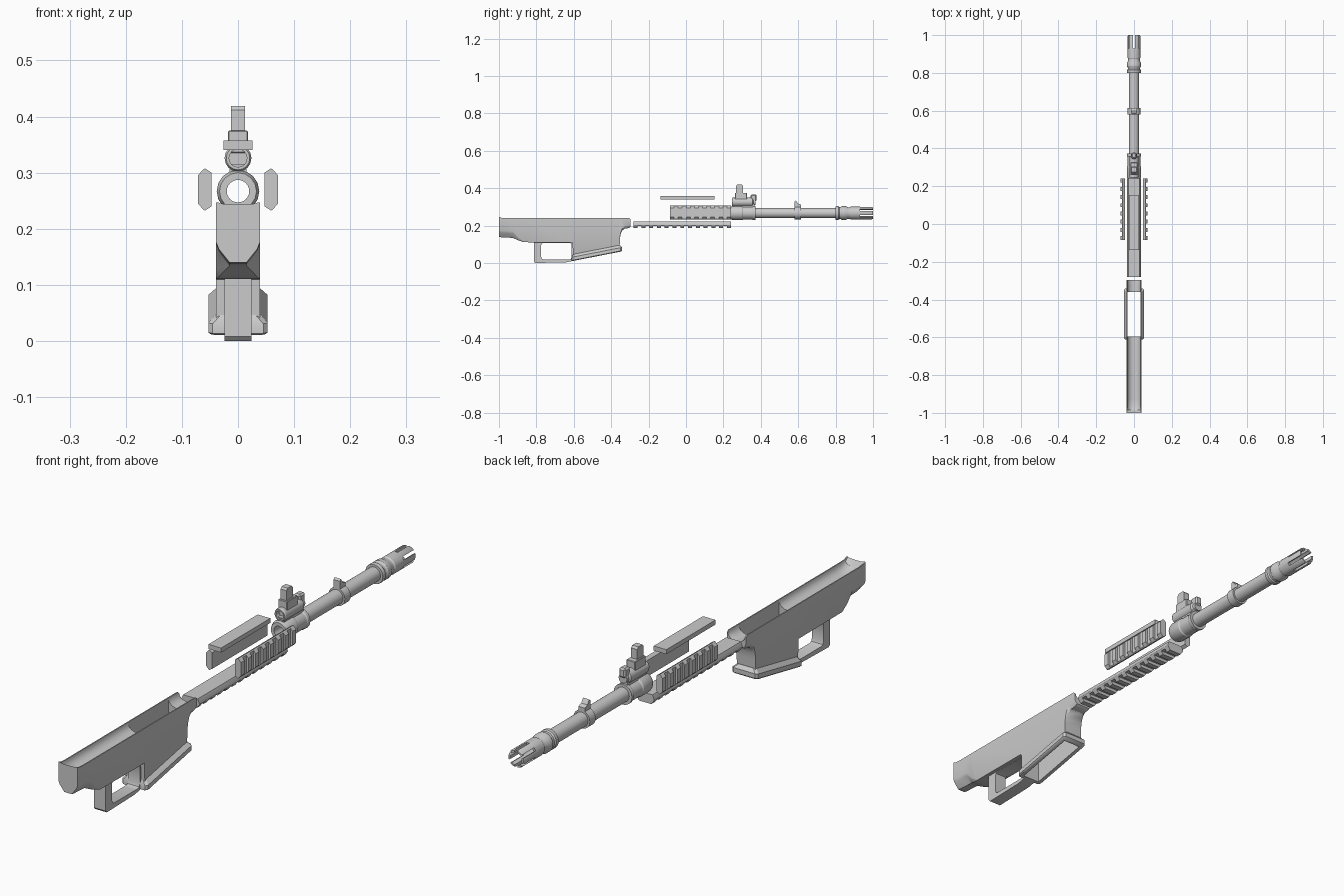
import bpy, bmesh, math
from mathutils import Matrix

if "Cube" in bpy.data.objects:
    bpy.data.objects.remove(bpy.data.objects["Cube"])

AX = 0.267  # bore height


def make(name, bm, smooth=30):
    bmesh.ops.recalc_face_normals(bm, faces=bm.faces)
    me = bpy.data.meshes.new(name)
    bm.to_mesh(me)
    bm.free()
    ob = bpy.data.objects.new(name, me)
    bpy.context.collection.objects.link(ob)
    shade(ob, smooth)
    return ob


def shade(ob, angle=30):
    bpy.ops.object.select_all(action='DESELECT')
    ob.select_set(True)
    bpy.context.view_layer.objects.active = ob
    bpy.ops.object.shade_smooth_by_angle(angle=math.radians(angle))


def loft(name, rings, closed=False, smooth=30):
    bm = bmesh.new()
    vs = [[bm.verts.new(p) for p in r] for r in rings]
    n = len(vs[0])
    pairs = list(zip(vs, vs[1:])) + ([(vs[-1], vs[0])] if closed else [])
    for a, b in pairs:
        for i in range(n):
            j = (i + 1) % n
            bm.faces.new((a[i], a[j], b[j], b[i]))
    if not closed:
        bm.faces.new(vs[0])
        bm.faces.new(vs[-1])
    return make(name, bm, smooth)


def lathe(name, prof, z=AX, n=24, closed=False):
    # profile of (radius, y) spun about a y-parallel axis
    ring = lambda r, y: [(r * math.cos(2 * math.pi * i / n), y,
                          z + r * math.sin(2 * math.pi * i / n)) for i in range(n)]
    return loft(name, [ring(*p) for p in prof], closed)


def extrude_x(name, pts, w):
    return loft(name, [[(s * w, y, z) for y, z in pts] for s in (-1, 1)])


def box(name, x, y, z, bevel=0.0, seg=2):
    bm = bmesh.new()
    bmesh.ops.create_cube(bm, size=1)
    for v in bm.verts:
        for k, (a, b) in enumerate((x, y, z)):
            v.co[k] = a if v.co[k] < 0 else b
    if bevel:
        bmesh.ops.bevel(bm, geom=bm.edges[:], offset=bevel, segments=seg,
                        profile=0.5, affect='EDGES')
    return make(name, bm)


def cut(ob, cutter):
    m = ob.modifiers.new('cut', 'BOOLEAN')
    m.operation, m.solver, m.object = 'DIFFERENCE', 'EXACT', cutter
    bpy.ops.object.select_all(action='DESELECT')
    ob.select_set(True)
    bpy.context.view_layer.objects.active = ob
    bpy.ops.object.modifier_apply(modifier='cut')
    bpy.data.objects.remove(cutter)
    shade(ob)


# Lower body: cross-sections along y (y, bottom, top, trough depth, chamfer)
def section(y, zb, zt, d, c):
    w, hw = 0.039, 0.035
    pts = [(-w, zb + 1.5 * c), (-w, zt), (-hw, zt)]
    for i in range(1, 10):
        a = math.pi * i / 10
        pts.append((-hw * math.cos(a), zt - d * math.sin(a)))
    pts += [(hw, zt), (w, zt), (w, zb + 1.5 * c), (w - 0.2 * c, zb + c), (w - c, zb),
            (-w + c, zb), (-w + 0.2 * c, zb + c)]
    return [(x, y, z) for x, z in pts]


T, D = 0.24, 0.03
body = loft('lower_body', [section(*s) for s in (
    (-1.0, 0.14, 0.247, 0.004, 0.024), (-0.985, 0.137, 0.241, 0.02, 0.024),
    (-0.96, 0.136, T, D, 0.024), (-0.925, 0.134, T, D, 0.024),
    (-0.895, 0.12, T, D, 0.01), (-0.865, 0.111, T, D, 0.002),
    (-0.607, 0.11, T, D, 0.001), (-0.603, 0.03, T, D, 0.001),
    (-0.355, 0.078, T, D, 0.001), (-0.3535, 0.13, T, D, 0.002),
    (-0.350, 0.153, T, D, 0.005), (-0.342, 0.172, T, D, 0.008),
    (-0.328, 0.184, T, D, 0.01), (-0.304, 0.187, T, D, 0.01),
    (-0.296, 0.193, 0.234, 0.024, 0.01))])
cut(body, box('well_cutter', (-0.035, 0.035), (-0.596, -0.36), (-0.1, 0.4)))

# Flared lip around the slanted well mouth
def lip_ring(w, y0, y1, dz, c=0.008):
    pts = [(-w + c, y0), (w - c, y0), (w, y0 + c), (w, y1 - c),
           (w - c, y1), (-w + c, y1), (-w, y1 - c), (-w, y0 + c)]
    return [(x, y, 0.01 + dz + (y + 0.61) * 0.195) for x, y in pts]


lip = loft('well_lip', [lip_ring(0.049, -0.607, -0.346, 0),
                        lip_ring(0.053, -0.612, -0.341, 0.004),
                        lip_ring(0.053, -0.612, -0.341, 0.021),
                        lip_ring(0.0385, -0.603, -0.353, 0.036)])
cut(lip, box('lip_cutter', (-0.035, 0.035), (-0.596, -0.36), (-0.1, 0.4)))

# Trigger guard
guard = extrude_x('trigger_guard', [(-0.813, 0.113), (-0.813, 0.008), (-0.805, 0.0),
                                    (-0.64, 0.004), (-0.60, 0.012), (-0.60, 0.113)], 0.024)
cut(guard, box('guard_cutter', (-0.1, 0.1), (-0.774, -0.612), (0.019, 0.108), 0.012))


# Toothed rails: u across, v outward, placed by a function
def rail(name, y0, y1, n, place, k=1.0):
    def prism(bm, pts, a, b):
        ends = [[bm.verts.new(place(u, y, v * k)) for u, v in pts] for y in (a, b)]
        m = len(pts)
        for i in range(m):
            j = (i + 1) % m
            bm.faces.new((ends[0][i], ends[0][j], ends[1][j], ends[1][i]))
        bm.faces.new(ends[0])
        bm.faces.new(ends[1])
    bm = bmesh.new()
    sym = lambda half: half + [(-u, v) for u, v in reversed(half)]
    prism(bm, sym([(0.030, 0), (0.037, 0.011), (0.037, 0.013), (0.034, 0.0165)]), y0, y1)
    tw = 0.021
    pitch = (y1 - y0 - tw) / (n - 1)
    for i in range(n):
        y = y0 + i * pitch
        prism(bm, sym([(0.034, 0.0165), (0.025, 0.0245)]), y, y + tw)
    return make(name, bm)


rail('right_rail', -0.085, 0.24, 8, lambda u, y, v: (0.047 + v, y, 0.27 + u))
rail('left_rail', -0.085, 0.24, 8, lambda u, y, v: (-0.047 - v, y, 0.27 + u))
rail('bottom_rail', -0.28, 0.24, 13, lambda u, y, v: (u, y, 0.223 - v), 1.45)
box('top_rail', (-0.026, 0.026), (-0.137, 0.153), (0.34, 0.357))

# Barrel tube with muzzle device, hollow all the way
barrel = lathe('barrel', [
    (0.020, 0.24), (0.027, 0.24), (0.027, 0.80), (0.036, 0.80), (0.037, 0.804),
    (0.037, 0.815), (0.033, 0.82), (0.033, 0.828), (0.037, 0.834), (0.037, 0.853),
    (0.031, 0.865), (0.031, 0.875), (0.034, 0.88), (0.034, 0.994), (0.031, 1.0),
    (0.024, 1.0), (0.024, 0.90), (0.020, 0.89)], closed=True)
for i in range(3):
    c = box('slot_cutter', (-0.006, 0.006), (0.93, 1.05), (-0.06, 0.06))
    c.data.transform(Matrix.Translation((0, 0, AX)) @ Matrix.Rotation(math.pi * i / 3, 4, 'Y'))
    cut(barrel, c)

# Gas block collar, bridge and tube
lathe('gas_collar', [(0.0265, 0.24), (0.033, 0.24), (0.038, 0.252), (0.038, 0.30),
                     (0.035, 0.305), (0.035, 0.355), (0.038, 0.36), (0.038, 0.372),
                     (0.0265, 0.372)], n=16, closed=True)
box('gas_bridge', (-0.015, 0.015), (0.25, 0.365), (0.295, 0.315))
lathe('gas_tube', [(0.016, 0.265), (0.016, 0.245), (0.021, 0.245), (0.024, 0.25),
                   (0.024, 0.355), (0.017, 0.36), (0.017, 0.372)], z=0.326, n=16)

# Front sight and regulator knob
box('sight_base', (-0.018, 0.018), (0.262, 0.325), (0.335, 0.375), 0.002, 1)
extrude_x('sight_blade', [(0.268, 0.37), (0.268, 0.412), (0.274, 0.419), (0.298, 0.419),
                          (0.305, 0.412), (0.305, 0.37)], 0.0125)
box('regulator_knob', (-0.014, 0.014), (0.345, 0.378), (0.33, 0.366), 0.006, 1)

# Mid-barrel ring with small lug
lathe('barrel_ring', [(0.0265, 0.58), (0.034, 0.58), (0.034, 0.614), (0.0265, 0.614)],
      closed=True)
extrude_x('ring_lug', [(0.58, 0.29), (0.58, 0.328), (0.587, 0.334), (0.598, 0.318),
                       (0.614, 0.312), (0.614, 0.29)], 0.013)
